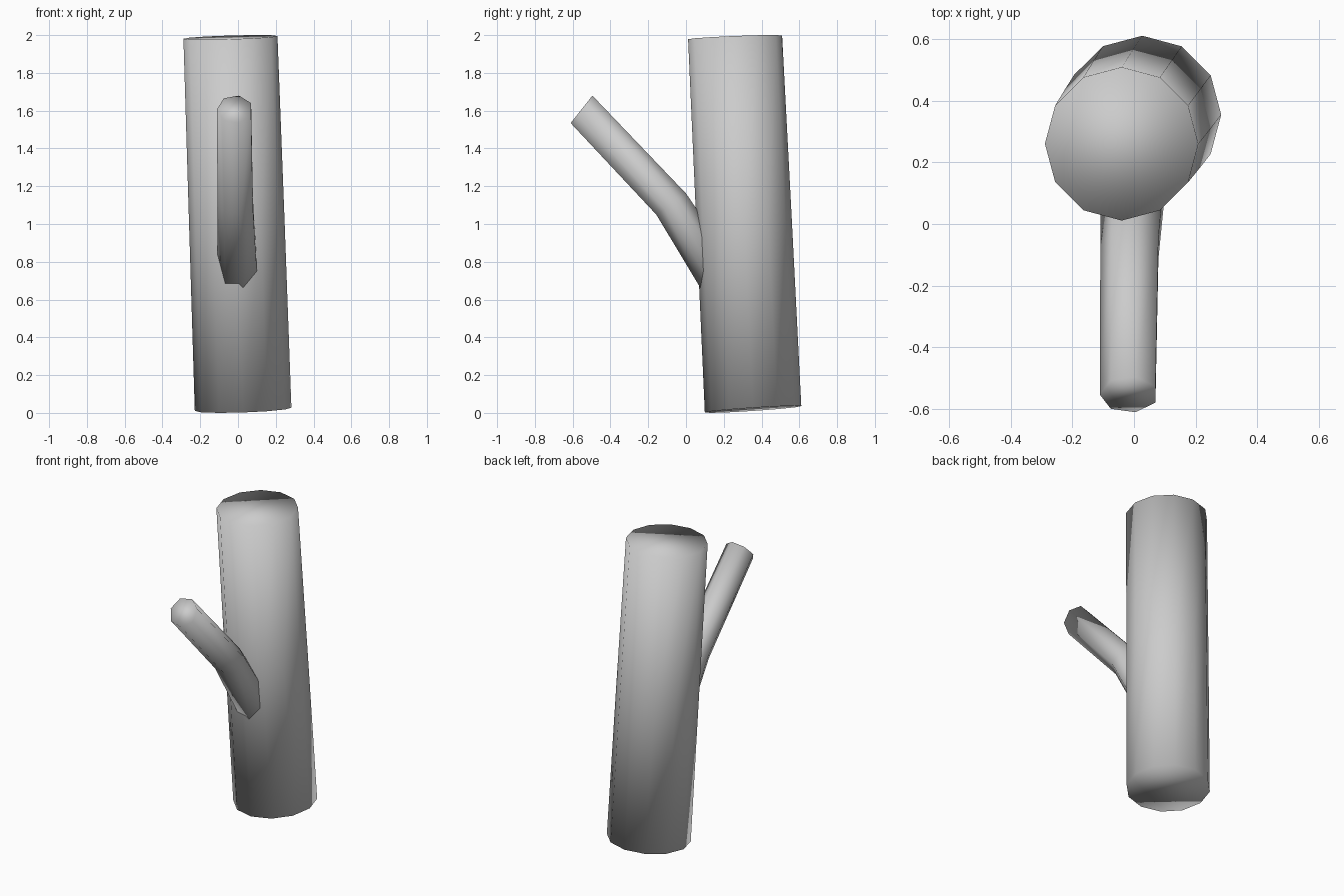
import bpy, bmesh, math
from mathutils import Vector

if "Cube" in bpy.data.objects:
    bpy.data.objects.remove(bpy.data.objects["Cube"])


def loft(name, sides, start, rings):
    """Capped smooth tube through rings of (centre, normal, radius)."""
    bm = bmesh.new()
    loops = []
    for centre, normal, radius in rings:
        c, n = Vector(centre), Vector(normal).normalized()
        u = (Vector((1, 0, 0)) - n * n.x).normalized()
        v = n.cross(u)
        loops.append([bm.verts.new(c + radius * (u * math.cos(a) + v * math.sin(a)))
                      for a in (start + math.tau * i / sides for i in range(sides))])
    for low, high in zip(loops, loops[1:]):
        for i in range(sides):
            j = (i + 1) % sides
            bm.faces.new((low[i], low[j], high[j], high[i]))
    bm.faces.new(list(reversed(loops[0])))
    bm.faces.new(loops[-1])
    bmesh.ops.recalc_face_normals(bm, faces=bm.faces)
    for f in bm.faces:
        f.smooth = True
    mesh = bpy.data.meshes.new(name)
    bm.to_mesh(mesh)
    bm.free()
    obj = bpy.data.objects.new(name, mesh)
    bpy.context.collection.objects.link(obj)
    return obj


# Leaning trunk
loft("trunk", 12, 0, [
    ((0.027, 0.355, 0.019), (-0.034, -0.066, 1), 0.256),
    ((-0.006, 0.308, 1.0), (-0.032, -0.05, 1), 0.253),
    ((-0.040, 0.260, 1.988), (-0.03, -0.04, 1), 0.249),
])

# Bent side branch, rooted inside the trunk
loft("branch", 7, math.pi, [
    ((0.004, 0.195, 0.678), (0, -0.215, 0.33), 0.113),
    ((-0.010, -0.078, 1.105), (0, -0.11, 0.155), 0.099),
    ((-0.016, -0.553, 1.607), (0, -0.145, 0.115), 0.095),
])
